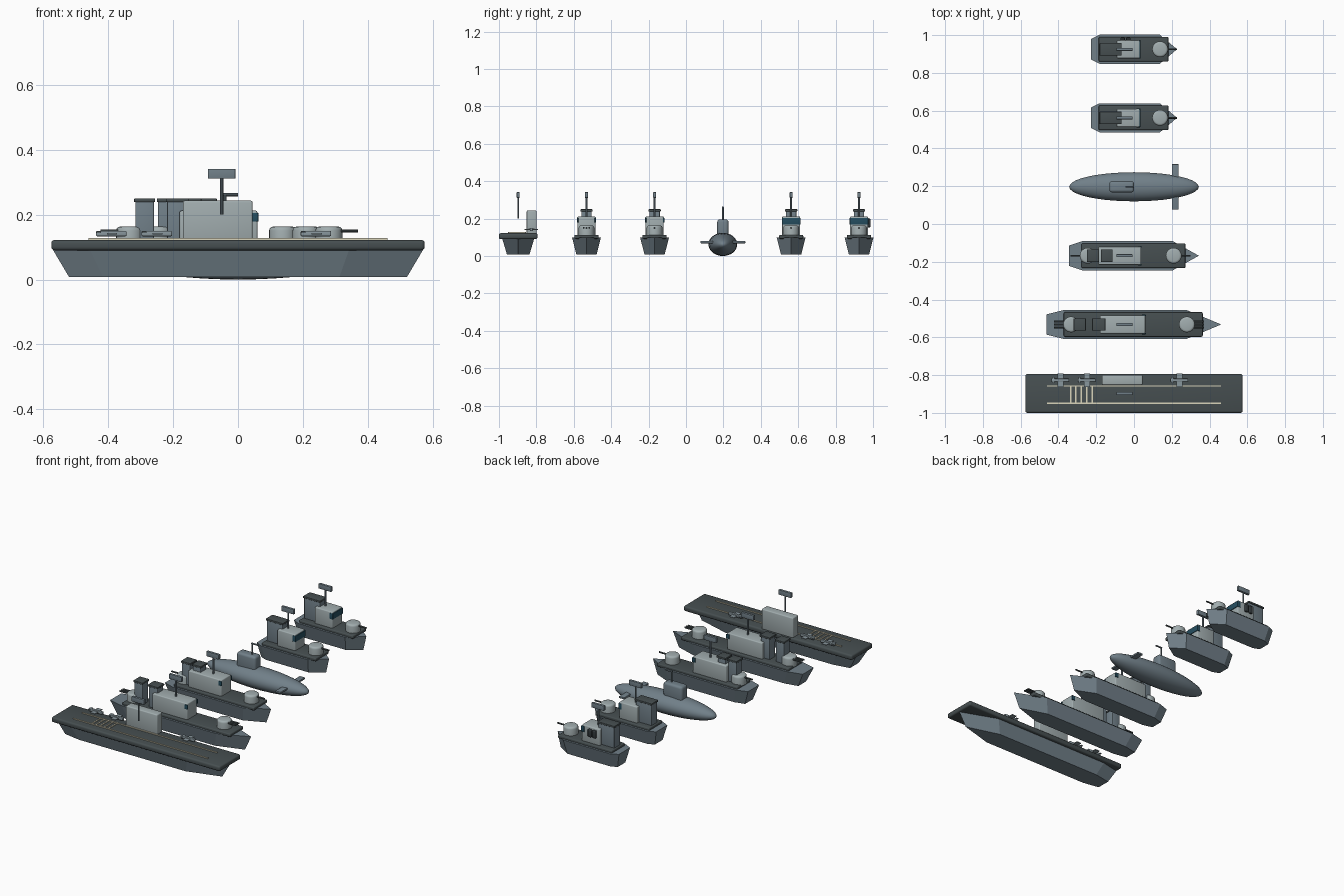
import bpy, bmesh, math
from mathutils import Matrix

if "Cube" in bpy.data.objects:
    bpy.data.objects.remove(bpy.data.objects["Cube"])


def material(name, rgb):
    m = bpy.data.materials.new(name)
    m.diffuse_color = (*rgb, 1)
    m.use_nodes = True
    m.node_tree.nodes["Principled BSDF"].inputs["Base Color"].default_value = m.diffuse_color
    return m


HULL = material("hull grey", (0.165, 0.215, 0.25))
DECK = material("deck dark grey", (0.062, 0.078, 0.082))
LIGHT = material("light grey", (0.36, 0.42, 0.43))
PLANE = material("aircraft grey", (0.25, 0.31, 0.34))
GLASS = material("window teal", (0.018, 0.075, 0.115))
PAINT = material("marking cream", (0.70, 0.66, 0.50))
BLACK = material("fitting dark", (0.03, 0.038, 0.042))


def finish(name, bm, mat, smooth=False):
    bmesh.ops.recalc_face_normals(bm, faces=bm.faces)
    me = bpy.data.meshes.new(name)
    bm.to_mesh(me)
    bm.free()
    me.materials.append(mat)
    ob = bpy.data.objects.new(name, me)
    bpy.context.collection.objects.link(ob)
    if smooth:
        bpy.context.view_layer.objects.active = ob
        ob.select_set(True)
        bpy.ops.object.shade_smooth_by_angle(angle=math.radians(35))
        ob.select_set(False)
    return ob


def box(name, x, y, z, mat, bevel=0.0):
    """Box from (min, max) pairs, with optional rounded edges."""
    bm = bmesh.new()
    bmesh.ops.create_cube(bm, size=1)
    for v in bm.verts:
        for i, (lo, hi) in enumerate((x, y, z)):
            v.co[i] = lo + (v.co[i] + 0.5) * (hi - lo)
    if bevel:
        bmesh.ops.bevel(bm, geom=bm.edges[:], offset=bevel, segments=3,
                        profile=0.5, affect='EDGES')
    return finish(name, bm, mat, bevel > 0)


def rod(name, start, length, radius, axis, mat, sides=10):
    """Cylinder running from start along x or z."""
    bm = bmesh.new()
    bmesh.ops.create_cone(bm, cap_ends=True, segments=sides, radius1=radius,
                          radius2=radius, depth=length,
                          matrix=Matrix.Translation((0, 0, length / 2)))
    if axis == 'X':
        bm.transform(Matrix.Rotation(math.pi / 2, 4, 'Y'))
    bm.transform(Matrix.Translation(start))
    return finish(name, bm, mat, True)


def hull(name, y, length, width, z0, z1):
    """Pointed bow, clipped stern, tapering to the keel."""
    plan = [(-1, -0.7), (-0.8, -1), (0.6, -1), (1, 0), (0.6, 1), (-0.8, 1), (-1, 0.7)]
    bm = bmesh.new()
    rings = [[bm.verts.new((px * length * fx, y + py * width * fy, z)) for px, py in plan]
             for fx, fy, z in ((0.91, 0.7, z0), (1, 1, z1))]
    for r in rings:
        bm.faces.new(r)
    for i in range(len(plan)):
        j = (i + 1) % len(plan)
        bm.faces.new((rings[0][i], rings[0][j], rings[1][j], rings[1][i]))
    return finish(name, bm, HULL)


def turret(name, x, y, direction, offsets):
    """Round gun house with a softened roof and its barrels."""
    bm = bmesh.new()
    bmesh.ops.create_cone(bm, cap_ends=True, segments=24, radius1=0.042,
                          radius2=0.042, depth=0.058,
                          matrix=Matrix.Translation((x, y, 0.134)))
    roof = [e for e in bm.edges if all(v.co.z > 0.15 for v in e.verts)]
    bmesh.ops.bevel(bm, geom=roof, offset=0.012, segments=3, profile=0.5, affect='EDGES')
    finish(name, bm, LIGHT, True)
    for off in offsets:
        start = x + 0.03 if direction > 0 else x - 0.09
        rod(name + "_barrel", (start, y + off, 0.15), 0.06, 0.005, 'X', DECK)


def mast(name, y):
    rod(name + "_mast", (-0.05, y, 0.2), 0.115, 0.005, 'Z', HULL)
    box(name + "_radar", (-0.093, -0.008), (y - 0.008, y + 0.008), (0.311, 0.341), HULL, 0.002)


def funnel(name, x0, x1, y):
    box(name, (x0 + 0.004, x1 - 0.004), (y - 0.028, y + 0.028), (0.1, 0.242), HULL, 0.004)
    box(name + "_cap", (x0, x1), (y - 0.033, y + 0.033), (0.238, 0.25), DECK, 0.003)


def warship(name, y, length, deck, house, funnels, bow_gun, stern_gun, offsets):
    hull(name + "_hull", y, length, 0.077, 0.008, 0.098)
    box(name + "_deck", deck, (y - 0.065, y + 0.065), (0.092, 0.113), DECK, 0.006)
    box(name + "_house", house, (y - 0.048, y + 0.048), (0.105, 0.212), LIGHT, 0.006)
    for i, (a, b) in enumerate(funnels):
        funnel(f"{name}_funnel_{i + 1}", a, b, y)
    turret(name + "_bow_turret", bow_gun, y, 1, offsets)
    if stern_gun is not None:
        turret(name + "_stern_turret", stern_gun, y, -1, offsets)
    mast(name, y)


# Flat-top ship with flight deck, island and markings
Y = -0.897
hull("carrier_hull", Y, 0.572, 0.086, 0.008, 0.095)
box("flight_deck", (-0.575, 0.575), (-1.0, -0.794), (0.09, 0.122), DECK, 0.01)
box("carrier_island", (-0.17, 0.045), (-0.852, -0.799), (0.118, 0.243), LIGHT, 0.006)
mast("carrier", Y)
for ly in (-0.949, -0.858):
    box("runway_line", (-0.46, 0.46), (ly - 0.003, ly + 0.003), (0.121, 0.1275), PAINT)
for lx in (-0.335, -0.308, -0.28, -0.25, -0.222):
    box("landing_stripe", (lx - 0.004, lx + 0.004), (-0.947, -0.86), (0.121, 0.127), PAINT)

# Parked aircraft
for px in (-0.39, -0.25, 0.24):
    py = -0.827
    box("aircraft_body", (px - 0.047, px + 0.047), (py - 0.008, py + 0.008), (0.133, 0.15), PLANE, 0.004)
    box("aircraft_wing", (px - 0.014, px + 0.018), (py - 0.036, py + 0.036), (0.139, 0.144), PLANE)
    box("aircraft_tail", (px - 0.045, px - 0.032), (py - 0.016, py + 0.016), (0.144, 0.148), PLANE)

# Two large gun ships
warship("battleship", -0.532, 0.462, (-0.372, 0.364), (-0.18, 0.06),
        ((-0.32, -0.255), (-0.222, -0.152)), 0.28, -0.333, (-0.015, 0, 0.015))
warship("cruiser", -0.168, 0.343, (-0.278, 0.272), (-0.19, 0.038),
        ((-0.25, -0.185), (-0.175, -0.113)), 0.21, -0.245, (0,))
for wy, wx in ((-0.532, 0.052), (-0.168, 0.03)):
    for s in (-1, 1):
        side = sorted((wy + s * 0.044, wy + s * 0.052))
        box("side_window", (wx - 0.01, wx + 0.011), side, (0.178, 0.205), GLASS, 0.002)

# Two small escorts with wraparound bridge windows
for name, y in (("frigate", 0.562), ("destroyer", 0.925)):
    warship(name, y, 0.228, (-0.187, 0.182), (-0.092, 0.03),
            ((-0.182, -0.065),), 0.138, None, (0,))
    box(name + "_bridge_window", (0.012, 0.034), (y - 0.05, y + 0.05), (0.168, 0.204), GLASS, 0.002)

# Canisters on the side of the last escort
for cx in (-0.06, -0.03):
    box("side_canister", (cx - 0.012, cx + 0.012), (0.968, 0.987), (0.153, 0.2), BLACK, 0.005)

# Submarine
SY = 0.197
bm = bmesh.new()
bmesh.ops.create_uvsphere(bm, u_segments=32, v_segments=20, radius=1)
bm.transform(Matrix.Rotation(math.pi / 2, 4, 'Y'))
bm.transform(Matrix.Translation((0, SY, 0.062)) @ Matrix.Diagonal((0.343, 0.077, 0.062, 1)))
finish("submarine_hull", bm, HULL, True)
box("submarine_sail", (-0.13, 0.0), (SY - 0.03, SY + 0.03), (0.09, 0.196), HULL, 0.014)
box("submarine_fins", (0.2, 0.236), (SY - 0.12, SY + 0.12), (0.068, 0.08), HULL, 0.003)
rod("periscope", (-0.04, SY, 0.18), 0.083, 0.005, 'Z', HULL)
rod("periscope_head", (-0.045, SY, 0.261), 0.045, 0.005, 'X', HULL)
